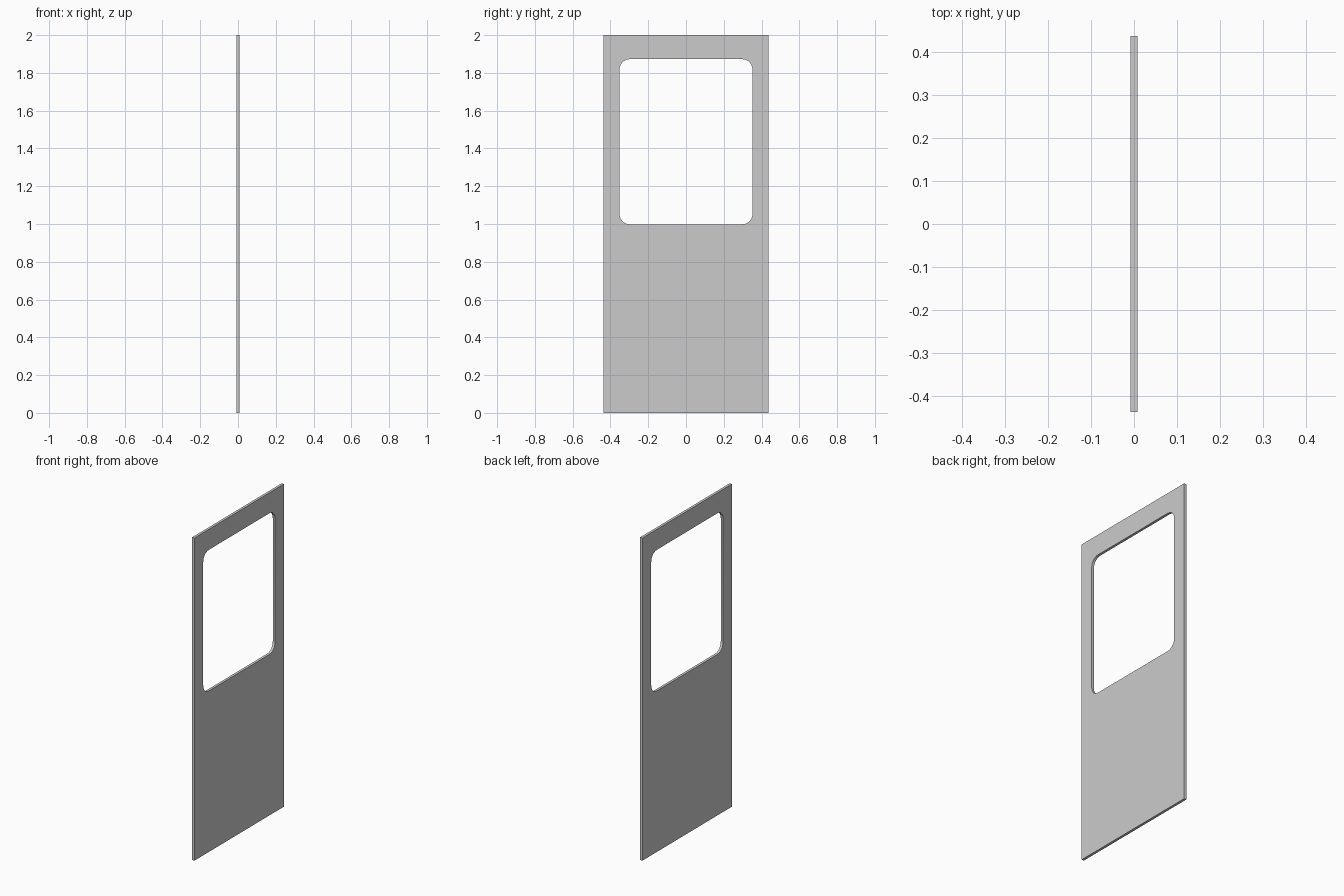
import bpy, bmesh
from math import sin, cos, pi

if "Cube" in bpy.data.objects:
    bpy.data.objects.remove(bpy.data.objects["Cube"])

HALF_THICK = 0.008


def rounded_rect(y0, y1, z0, z1, r, seg):
    """Outline points in the YZ plane; r = 0 gives square corners."""
    if r == 0:
        return [(y1, z1), (y0, z1), (y0, z0), (y1, z0)]
    centres = [(y1 - r, z1 - r), (y0 + r, z1 - r), (y0 + r, z0 + r), (y1 - r, z0 + r)]
    pts = []
    for q, (cy, cz) in enumerate(centres):
        for i in range(seg + 1):
            a = (q + i / seg) * pi / 2
            pts.append((cy + r * cos(a), cz + r * sin(a)))
    return pts


def add_loop(bm, pts):
    vs = [bm.verts.new((-HALF_THICK, y, z)) for y, z in pts]
    return [bm.edges.new((vs[i - 1], vs[i])) for i in range(len(vs))]


# Door leaf: flat slab with a rounded window opening
bm = bmesh.new()
edges = add_loop(bm, rounded_rect(-0.438, 0.438, 0, 2, 0, 1))
edges += add_loop(bm, rounded_rect(-0.352, 0.352, 0.998, 1.873, 0.055, 6))
bmesh.ops.triangle_fill(bm, edges=edges, use_beauty=True)

# Thickness
ext = bmesh.ops.extrude_face_region(bm, geom=bm.faces[:], use_keep_orig=True)
new_verts = [g for g in ext["geom"] if isinstance(g, bmesh.types.BMVert)]
bmesh.ops.translate(bm, verts=new_verts, vec=(2 * HALF_THICK, 0, 0))
bmesh.ops.recalc_face_normals(bm, faces=bm.faces[:])

mesh = bpy.data.meshes.new("door_panel")
bm.to_mesh(mesh)
bm.free()
door = bpy.data.objects.new("door_panel", mesh)
bpy.context.collection.objects.link(door)
bpy.context.view_layer.objects.active = door
door.select_set(True)
bpy.ops.object.shade_smooth_by_angle(angle=pi / 6)
